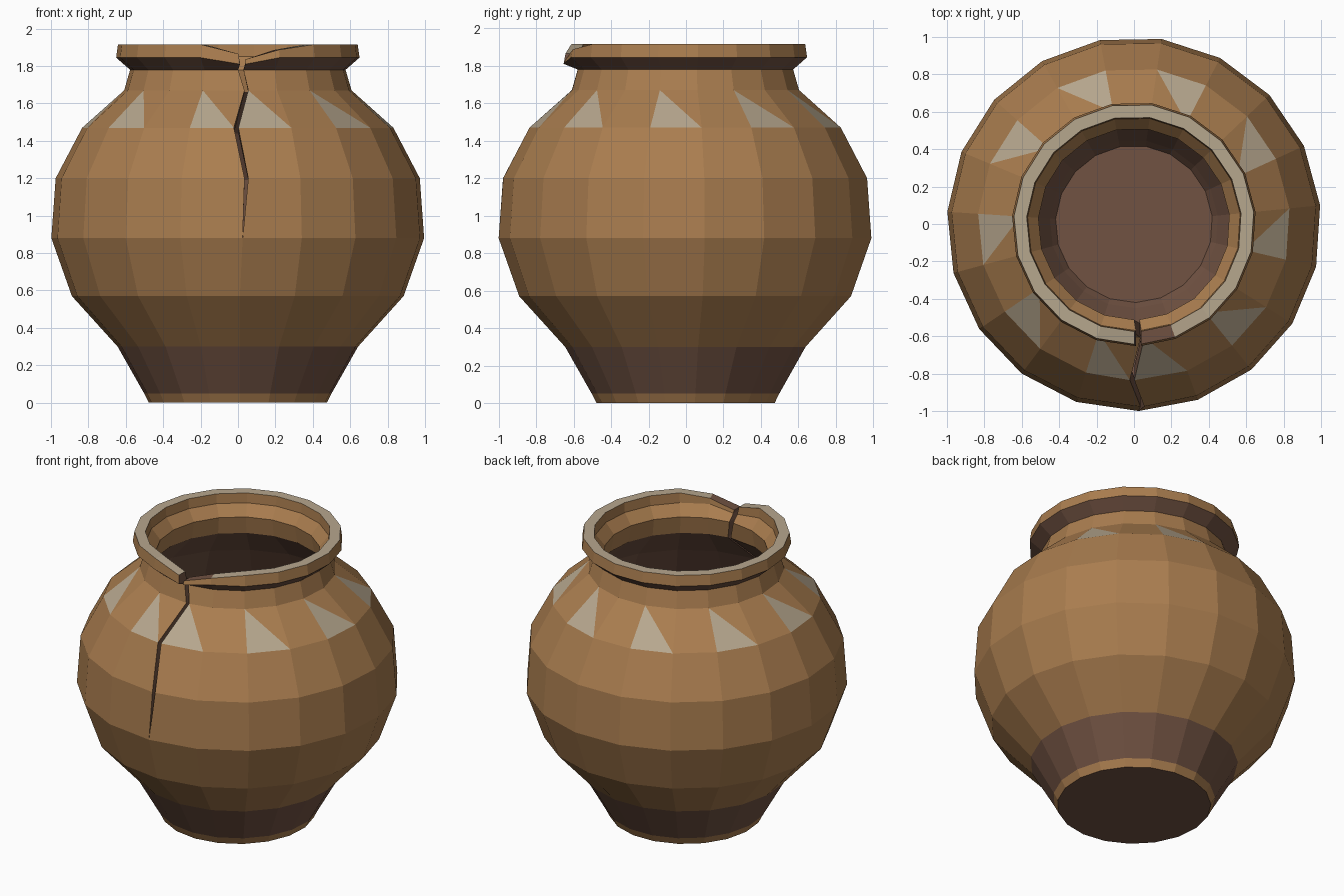
import bpy, bmesh
from math import radians, sin, cos, tau

if "Cube" in bpy.data.objects:
    bpy.data.objects.remove(bpy.data.objects["Cube"], do_unlink=True)

SIDES = 19
SEAM_ANGLE = radians(271)


def make_material(name, colour):
    mat = bpy.data.materials.new(name)
    mat.use_nodes = True
    mat.diffuse_color = (*colour, 1)
    mat.node_tree.nodes["Principled BSDF"].inputs["Base Color"].default_value = (*colour, 1)
    return mat


materials = [
    make_material("ochre_clay", (0.40, 0.205, 0.078)),
    make_material("dark_brown_clay", (0.165, 0.085, 0.055)),
    make_material("pale_cream_glaze", (0.47, 0.385, 0.27)),
]
OCHRE, BROWN, CREAM = range(len(materials))

# Wall levels: outer height and radius, inner height and radius,
# sideways drift of the crack, half width of the crack
levels = [
    (0, .478, .055, .42, .01, 0),
    (.05, .503, .1, .45, .01, 0),
    (.3, .645, .33, .58, .01, 0),
    (.57, .89, .58, .82, .01, 0),
    (.88, 1, .88, .92, .025, 0),
    (1.2, .977, 1.19, .9, .045, .01),
    (1.47, .835, 1.44, .76, -.01, .012),
    (1.67, .61, 1.66, .535, .045, .01),
    (1.78, .578, 1.78, .512, .015, .014),
    (1.845, .653, 1.85, .57, .025, .014),
    (1.915, .643, 1.915, .575, .02, .018),
]
TOP = len(levels) - 1
SHOULDER = TOP - 4
NECK = TOP - 3

# Broken lip: how far each column near the crack drops
lip_drop = {0: .08, 1: .028, SIDES: .05}
lip_base_drop = {0: .035, SIDES: .035}

bm = bmesh.new()


def ring(level, z, radius, drift, gap):
    """One ring of vertices, split at the crack when the gap is open."""
    verts = []
    for col in range(SIDES + 1):
        if col == SIDES and gap == 0:
            verts.append(verts[0])
            break
        angle = SEAM_ANGLE + tau * col / SIDES
        if col == 0:
            angle = radians(270) + (drift + gap) / radius
        elif col == SIDES:
            angle = radians(270) + (drift - gap) / radius
        drops = {TOP: lip_drop, TOP - 1: lip_base_drop}.get(level, {})
        height = z - drops.get(col, 0)
        verts.append(bm.verts.new((radius * cos(angle), radius * sin(angle), height)))
    return verts


def face(verts, material):
    bm.faces.new(verts).material_index = material


outer, inner = [], []
for i, (z, r, zi, ri, drift, gap) in enumerate(levels):
    outer.append(ring(i, z, r, drift, gap))
    inner.append(ring(i, zi, ri, drift, gap))

for i in range(TOP):
    for c in range(SIDES):
        a, b = outer[i][c], outer[i][c + 1]
        d, e = outer[i + 1][c], outer[i + 1][c + 1]
        # Painted triangles on every second shoulder panel
        if i == SHOULDER and c % 2 == 0:
            face((a, b, d), CREAM)
            face((b, e, d), OCHRE)
        else:
            # Brown foot band and brown underside of the lip
            face((a, b, e, d), BROWN if i in (1, TOP - 2) else OCHRE)
        # Inside wall
        face((inner[i][c + 1], inner[i][c], inner[i + 1][c], inner[i + 1][c + 1]),
             OCHRE if i >= NECK else BROWN)

# Lip top, with bare clay at the chip beside the crack
for c in range(SIDES):
    face((outer[TOP][c], outer[TOP][c + 1], inner[TOP][c + 1], inner[TOP][c]),
         BROWN if c == 0 else CREAM)

# Walls of the crack
for i in range(TOP):
    if levels[i + 1][-1] > 0:
        for c in (0, SIDES):
            face((outer[i][c], outer[i + 1][c], inner[i + 1][c], inner[i][c]), BROWN)

# Underside and inside floor
face(outer[0][:SIDES], BROWN)
face(inner[0][:SIDES], BROWN)

bmesh.ops.recalc_face_normals(bm, faces=bm.faces)
mesh = bpy.data.meshes.new("cracked_pot")
bm.to_mesh(mesh)
bm.free()
for mat in materials:
    mesh.materials.append(mat)
pot = bpy.data.objects.new("cracked_pot", mesh)
bpy.context.collection.objects.link(pot)
